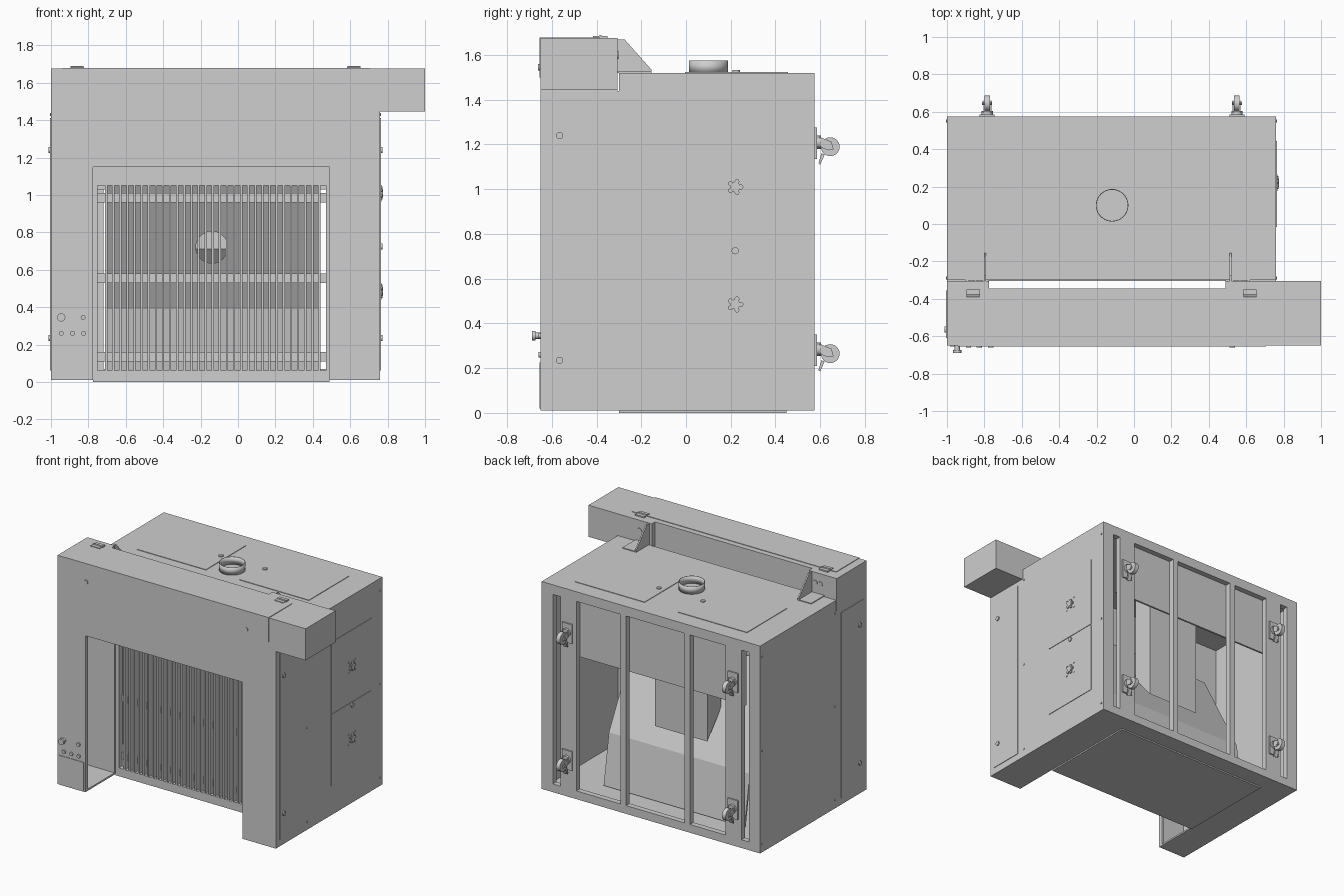
import bpy, bmesh, math
from mathutils import Matrix, Vector

if "Cube" in bpy.data.objects:
    bpy.data.objects.remove(bpy.data.objects["Cube"])

grey = bpy.data.materials.new("light grey sheet metal")
grey.use_nodes = True
COLOUR = (0.62, 0.62, 0.62, 1)
grey.diffuse_color = COLOUR
grey.node_tree.nodes["Principled BSDF"].inputs["Base Color"].default_value = COLOUR


def finish(name, bm):
    bmesh.ops.recalc_face_normals(bm, faces=bm.faces)
    mesh = bpy.data.meshes.new(name)
    bm.to_mesh(mesh)
    bm.free()
    mesh.materials.append(grey)
    ob = bpy.data.objects.new(name, mesh)
    bpy.context.collection.objects.link(ob)
    return ob


def box(name, x, y, z):
    bm = bmesh.new()
    bmesh.ops.create_cube(bm, size=1)
    for v in bm.verts:
        v.co = Vector([(a + b) / 2 + c * (b - a) for (a, b), c in zip((x, y, z), v.co)])
    return finish(name, bm)


def smooth(ob):
    for o in bpy.context.selected_objects:
        o.select_set(False)
    ob.select_set(True)
    bpy.context.view_layer.objects.active = ob
    bpy.ops.object.shade_smooth_by_angle()


def cyl(name, centre, r, depth, axis, sides=20):
    turn = {"x": Matrix.Rotation(math.pi / 2, 4, "Y"),
            "y": Matrix.Rotation(math.pi / 2, 4, "X"), "z": Matrix()}[axis]
    bm = bmesh.new()
    bmesh.ops.create_cone(bm, cap_ends=True, segments=sides, radius1=r, radius2=r,
                          depth=depth, matrix=Matrix.Translation(centre) @ turn)
    ob = finish(name, bm)
    smooth(ob)
    return ob


def prism(name, profile, x0, x1):
    # side profile in (y, z), extruded along x
    bm = bmesh.new()
    face = bm.faces.new([bm.verts.new((x0, y, z)) for y, z in profile])
    new = bmesh.ops.extrude_face_region(bm, geom=[face])["geom"]
    bmesh.ops.translate(bm, verts=[v for v in new if isinstance(v, bmesh.types.BMVert)],
                        vec=(x1 - x0, 0, 0))
    return finish(name, bm)


T = 0.012                        # sheet thickness
L, R = -1.0, 0.76                # cabinet sides
F, B = -0.30, 0.575              # cabinet front and back
IL, IR = -0.775, 0.49            # front opening
NOSE = -0.65                     # front of pillars and hood

# Cabinet shell
box("cabinet_top", (L, R), (F, B), (1.52 - T, 1.52))
box("cabinet_floor", (L, R), (F, B), (0.01, 0.01 + T))
box("floor_skid", (IL, IR), (F, 0.45), (0, 0.01))
box("right_wall", (L, L + T), (F, B), (0.01, 1.52))
box("left_wall", (R - T, R), (F, B), (0.01, 1.52))
box("front_wall_right", (L, IL), (F, F + T), (0.01, 1.52))
box("front_wall_left", (IR, R), (F, F + T), (0.01, 1.52))
box("front_wall_top", (IL, IR), (F, F + T), (1.07, 1.52))

# Rear frame
D = (B - 0.04, B)
box("rear_top_rail", (L, R), D, (1.45, 1.52))
box("rear_bottom_rail", (L, R), D, (0.01, 0.07))
for name, x0, x1 in (("rear_edge_right", L, -0.91), ("rear_post_right", -0.85, -0.72),
                     ("rear_bar_right", -0.435, -0.39), ("rear_bar_left", 0.08, 0.125),
                     ("rear_post_left", 0.48, 0.61), ("rear_edge_left", 0.67, R)):
    box(name, (x0, x1), D, (0.07, 1.45))
box("rear_baffle", (L + 0.15, R - 0.15), (0.52, 0.534), (1.03, 1.5))

# Inner hopper with a round outlet, and the duct box behind it
hopper = prism("hopper_panel", [(-0.09, 1.05), (0.26, 0.39), (0.32, 0.03),
                                (0.333, 0.03), (0.273, 0.395), (-0.076, 1.055)], -0.705, 0.43)
cutter = cyl("outlet_cutter", (-0.14, 0.06, 0.72), 0.085, 0.2, "y", 40)
cutter.hide_render = True
cutter.hide_set(True)
cutter.display_type = "WIRE"
cut = hopper.modifiers.new("outlet", "BOOLEAN")
cut.object = cutter
cut.solver = "EXACT"
bpy.context.view_layer.update()
cut_mesh = bpy.data.meshes.new_from_object(
    hopper.evaluated_get(bpy.context.evaluated_depsgraph_get()))
hopper.modifiers.clear()
hopper.data = cut_mesh
bpy.data.objects.remove(cutter)
prism("duct_box", [(0.255, 0.53), (0.1, 0.71), (0.1, 1.5), (0.255, 1.5)], -0.35, 0.07)

# Front grille: frame, cross rails and slats
G = (F, F + 0.04)
box("grille_frame_right", (IL, -0.75), G, (0.01, 1.13))
box("grille_frame_left", (0.47, IR), G, (0.01, 1.13))
box("grille_frame_top", (IL, IR), (F - 0.004, F + 0.04), (1.05, 1.13))
box("grille_frame_bottom", (IL, IR), G, (0.01, 0.06))
for z in (0.135, 0.555, 0.985):
    box("grille_rail", (-0.75, 0.47), (F + 0.035, F + 0.06), (z - 0.025, z + 0.025))
for i in range(31):
    x = -0.705 + i * 0.038
    box("grille_slat", (x - 0.006, x + 0.006), G, (0.06, 1.05))

# Pillars, open towards the middle
for side, outer, inner in (("right", L, IL), ("left", R, IR)):
    s = 1 if outer < inner else -1
    span = tuple(sorted((outer, inner)))
    box(side + "_pillar_front", span, (NOSE, NOSE + T), (0.01, 1.44))
    box(side + "_pillar_back", span, (F - T, F), (0.01, 1.44))
    box(side + "_pillar_foot", span, (NOSE, F), (0.01, 0.01 + T))
    box(side + "_pillar_side", tuple(sorted((outer, outer + s * T))), (NOSE, F), (0.01, 1.44))
    box(side + "_pillar_lip", tuple(sorted((inner, inner - s * T))),
        (NOSE, NOSE + 0.03), (0.01, 1.15))
    box(side + "_pillar_door", tuple(sorted((outer, outer - s * 0.004))),
        (-0.61, -0.355), (0.06, 1.41))
    for z in (0.235, 1.24):
        cyl(side + "_door_lock", (outer - s * 0.005, -0.565, z), 0.016, 0.014, "x")
    for y in (-0.29, 0.55):
        for z in (0.07, 0.75, 1.43):
            cyl("wall_bolt", (outer, y, z), 0.008, 0.008, "x", 10)

# Header and hood
box("header_panel", (IL, IR), (NOSE, NOSE + T), (1.15, 1.44))
box("hood_middle", (IL, IR), (NOSE, -0.345), (1.44, 1.675))
box("hood_end_right", (L, IL), (NOSE, -0.306), (1.44, 1.675))
box("hood_end_left", (IR, R), (NOSE, -0.306), (1.44, 1.675))
box("hood_extension", (R, 1.0), (NOSE, -0.306), (1.445, 1.675))
box("hood_cover", (-0.94, 0.705), (NOSE - 0.004, NOSE), (1.5, 1.675))
box("hood_lid", (-0.94, 0.705), (NOSE - 0.004, -0.385), (1.675, 1.679))
for x in (-0.765, 0.525):
    cyl("cover_screw", (x, NOSE - 0.005, 1.545), 0.015, 0.012, "y")
for x in (-0.86, 0.62):
    for y in (-0.4, -0.366):
        box("hinge_leaf", (x - 0.036, x + 0.036), (y - 0.015, y + 0.015), (1.675, 1.684))
    cyl("hinge_pin", (x, -0.383, 1.683), 0.007, 0.07, "x", 12)

# Gusset brackets joining hood and cabinet
for x, flange in ((-0.795, (-0.9, -0.795)), (0.515, (0.515, 0.62))):
    prism("gusset", [(-0.31, 1.52), (-0.155, 1.52), (-0.155, 1.535),
                     (-0.275, 1.67), (-0.31, 1.67)], x - 0.005, x + 0.005)
    box("gusset_flange", flange, (-0.31, -0.155), (1.52, 1.526))
    for k in (0.3, 0.7):
        cyl("gusset_plug", (flange[0] + k * 0.105, -0.305, 1.6), 0.018, 0.006, "y")

# Roof doors, knobs and flue collar
for x0, x1, knob in ((-0.81, -0.255, -0.295), (0.015, 0.575, 0.06)):
    box("roof_door", (x0, x1), (-0.005, 0.455), (1.52, 1.524))
    cyl("roof_door_knob", (knob, 0.225, 1.526), 0.016, 0.012, "z")
bm = bmesh.new()
bmesh.ops.create_cone(bm, cap_ends=False, segments=40, radius1=0.087, radius2=0.087,
                      depth=0.055, matrix=Matrix.Translation((-0.117, 0.1, 1.5475)))
collar = finish("flue_collar", bm)
wall = collar.modifiers.new("thickness", "SOLIDIFY")
wall.thickness = 0.004
smooth(collar)

# Side doors with star handles
for z0, z1, hz in ((0.225, 0.745, 0.485), (0.752, 1.27, 1.01)):
    box("side_door", (R, R + 0.004), (-0.015, 0.445), (z0, z1))
    cyl("handle_hub", (R + 0.008, 0.22, hz), 0.022, 0.016, "x")
    for k in range(5):
        a = k * math.tau / 5
        cyl("handle_lobe", (R + 0.007, 0.22 + 0.026 * math.cos(a), hz + 0.026 * math.sin(a)),
            0.011, 0.012, "x", 10)
    for dy in (-0.038, 0.038):
        for dz in (-0.038, 0.038):
            cyl("handle_screw", (R + 0.005, 0.22 + dy, hz + dz), 0.006, 0.006, "x", 8)
cyl("side_door_lock", (R + 0.006, 0.22, 0.725), 0.016, 0.012, "x")

# Controls on the right pillar
box("control_plate", (-0.985, -0.785), (NOSE - 0.004, NOSE), (0.02, 0.225))
cyl("stop_button_stem", (-0.945, NOSE - 0.012, 0.345), 0.014, 0.03, "y")
cyl("stop_button", (-0.945, NOSE - 0.031, 0.345), 0.022, 0.016, "y")
for x, z in ((-0.945, 0.26), (-0.885, 0.26), (-0.825, 0.26), (-0.828, 0.345)):
    cyl("control_button", (x, NOSE - 0.004, z), 0.013, 0.012, "y")

# Casters on the rear posts
for x in (-0.785, 0.55):
    for z in (0.265, 1.19):
        box("caster_plate", (x - 0.04, x + 0.04), (B, B + 0.01), (z - 0.055, z + 0.085))
        cyl("caster_swivel", (x, B + 0.018, z + 0.02), 0.03, 0.02, "y")
        for s in (-1, 1):
            prism("caster_fork", [(B + 0.02, z + 0.045), (0.65, z + 0.022), (0.66, z - 0.012),
                                  (0.635, z - 0.016), (B + 0.02, z)],
                  x + s * 0.019, x + s * 0.023)
        cyl("caster_wheel", (x, 0.645, z), 0.042, 0.03, "x", 28)
        cyl("caster_axle", (x, 0.645, z), 0.01, 0.054, "x", 12)
        prism("caster_brake", [(0.605, z - 0.03), (0.62, z - 0.035), (0.6, z - 0.08),
                               (0.592, z - 0.075)], x - 0.015, x + 0.015)
